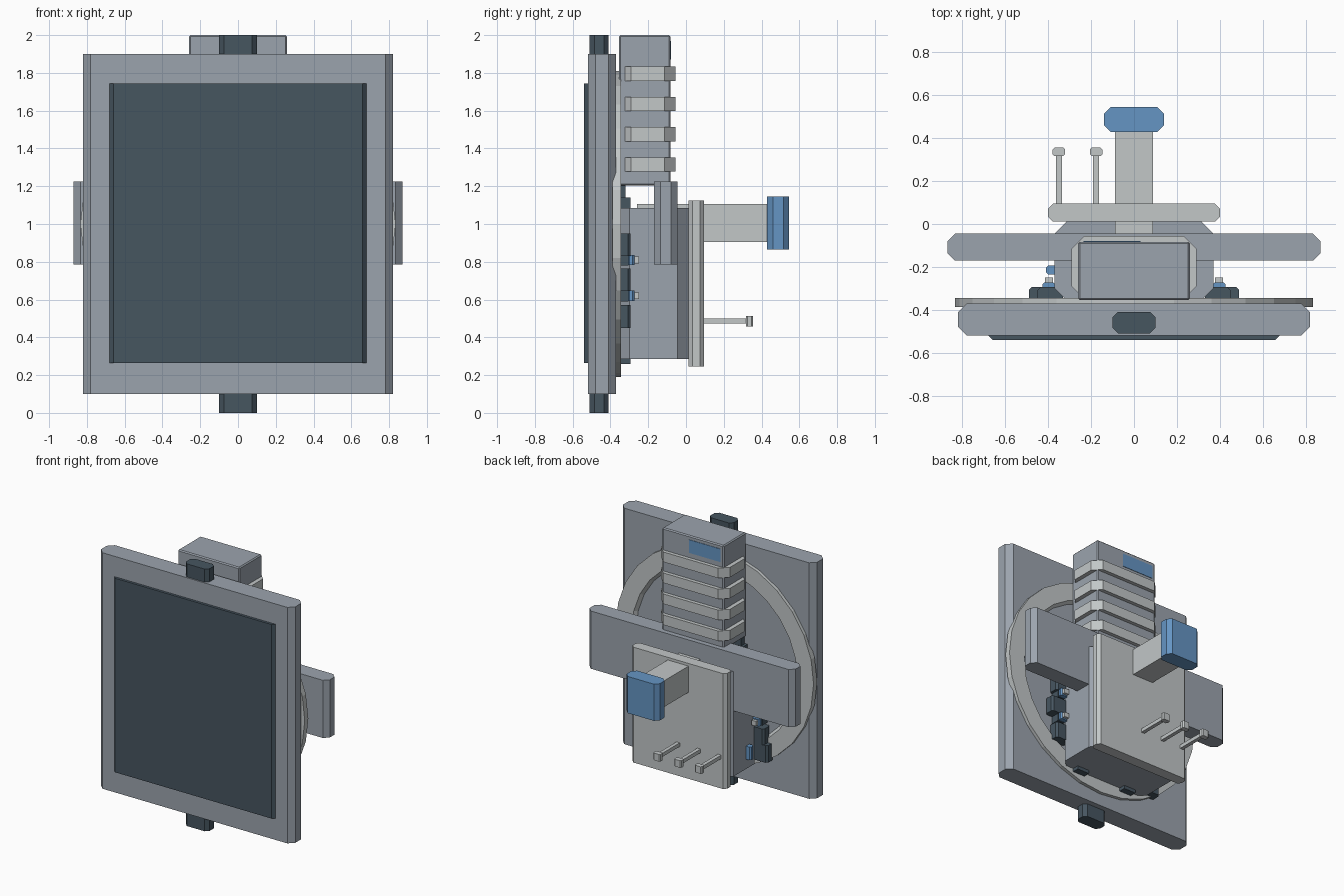
import bpy, bmesh, math

if "Cube" in bpy.data.objects:
    bpy.data.objects.remove(bpy.data.objects["Cube"])


def material(name, rgb):
    m = bpy.data.materials.new(name)
    m.diffuse_color = (*rgb, 1)
    m.use_nodes = True
    m.node_tree.nodes["Principled BSDF"].inputs["Base Color"].default_value = m.diffuse_color
    return m


GREY = material("steel_grey", (0.33, 0.37, 0.42))
DARK = material("dark_slate", (0.062, 0.092, 0.118))
LIGHT = material("pale_grey", (0.54, 0.57, 0.575))
BLUE = material("blue", (0.13, 0.30, 0.55))


def finish(bm, name, mat):
    bmesh.ops.recalc_face_normals(bm, faces=bm.faces)
    me = bpy.data.meshes.new(name)
    bm.to_mesh(me)
    bm.free()
    me.materials.append(mat)
    ob = bpy.data.objects.new(name, me)
    bpy.context.collection.objects.link(ob)
    return ob


def prism(name, outline, z0, z1, mat):
    """Extrude a plan outline (x, y) upwards."""
    bm = bmesh.new()
    low = [bm.verts.new((x, y, z0)) for x, y in outline]
    top = [bm.verts.new((x, y, z1)) for x, y in outline]
    bm.faces.new(low)
    bm.faces.new(top)
    n = len(outline)
    for i in range(n):
        j = (i + 1) % n
        bm.faces.new((low[i], low[j], top[j], top[i]))
    return finish(bm, name, mat)


def block(name, x, y, z, mat, c=0):
    """Box from ranges; c cuts the four upright edges."""
    (x0, x1), (y0, y1) = x, y
    if c:
        pts = [(x0 + c, y0), (x1 - c, y0), (x1, y0 + c), (x1, y1 - c),
               (x1 - c, y1), (x0 + c, y1), (x0, y1 - c), (x0, y0 + c)]
    else:
        pts = [(x0, y0), (x1, y0), (x1, y1), (x0, y1)]
    return prism(name, pts, *z, mat)


# Front panel, its dark screen and the end tabs
block("panel", (-0.82, 0.82), (-0.52, -0.37), (0.1, 1.9), GREY, 0.04)
prism("screen", [(-0.66, -0.54), (0.66, -0.54), (0.685, -0.515), (-0.685, -0.515)],
      0.265, 1.745, DARK)
for label, z in (("lower_tab", (0, 0.12)), ("upper_tab", (1.88, 2.0))):
    block(label, (-0.1, 0.1), (-0.51, -0.41), z, DARK, 0.025)

# Flat ring on the back of the panel
bm = bmesh.new()
profile = [(0.835, -0.388), (0.835, -0.345), (0.70, -0.345), (0.665, -0.388)]
N = 28
rows = []
for i in range(N):
    a = 2 * math.pi * i / N
    rows.append([bm.verts.new((r * math.cos(a), y, 1.0 + 0.97 * r * math.sin(a)))
                 for r, y in profile])
for i in range(N):
    p, q = rows[i], rows[(i + 1) % N]
    for k in range(4):
        m = (k + 1) % 4
        bm.faces.new((p[k], p[m], q[m], q[k]))
finish(bm, "ring", LIGHT)

# Central housing, crossbar and back plate
block("housing", (-0.37, 0.37), (-0.365, 0.02), (0.285, 1.085), GREY, 0.065)
block("crossbar", (-0.87, 0.87), (-0.17, -0.045), (0.785, 1.225), GREY, 0.035)
block("back_plate", (-0.4, 0.4), (0.012, 0.095), (0.245, 1.125), LIGHT, 0.022)

# Handle post with blue knob
block("handle_post", (-0.088, 0.088), (-0.26, 0.44), (0.905, 1.105), LIGHT)
block("knob", (-0.14, 0.14), (0.43, 0.545), (0.865, 1.145), BLUE, 0.03)

# Levers on the back plate
for x in (-0.35, -0.177, 0.0):
    block("lever_rod", (x - 0.014, x + 0.014), (0.08, 0.33), (0.472, 0.5), LIGHT)
    block("lever_head", (x - 0.029, x + 0.029), (0.317, 0.356), (0.458, 0.512), LIGHT, 0.008)

# Tower with four bands and a small display
tower = block("tower", (-0.26, 0.26), (-0.355, -0.083), (1.205, 2.0), GREY)
bev = tower.modifiers.new("edge", "BEVEL")
bev.width = 0.008
bev.segments = 1
for i in range(4):
    z = 1.795 - 0.16 * i
    block("tower_band", (-0.292, 0.292), (-0.35, -0.055), (z - 0.038, z + 0.038), LIGHT, 0.06)
block("tower_display", (-0.235, 0.03), (-0.086, -0.080), (1.87, 1.97), BLUE)

# Dark clamps around the housing, with blue and pale bolts
for s in (-1, 1):
    def side(x0, x1):
        return tuple(sorted((s * x0, s * x1)))
    for z, x in ((0.89, 0.45), (0.705, 0.49), (0.51, 0.45)):
        block("clamp", side(0.33, x), (-0.375, -0.293), (z - 0.06, z + 0.06), DARK, 0.015)
    block("lower_clamp", side(0.16, 0.26), (-0.375, -0.295), (0.26, 0.34), DARK)
    block("upper_clamp", side(0.16, 0.26), (-0.375, -0.295), (1.06, 1.14), DARK)
    block("tower_foot", side(0.17, 0.24), (-0.36, -0.32), (1.08, 1.215), DARK)
    for z in (0.81, 0.62):
        block("bolt_stem", side(0.37, 0.43), (-0.375, -0.305), (z - 0.03, z + 0.03), DARK)
        block("bolt", side(0.367, 0.427), (-0.31, -0.272), (z - 0.027, z + 0.027), BLUE, 0.01)
        block("bolt_tip", side(0.378, 0.416), (-0.275, -0.25), (z - 0.018, z + 0.018), LIGHT)
block("side_clamp", (-0.48, -0.35), (-0.375, -0.293), (0.32, 0.45), DARK, 0.015)
block("side_button", (-0.41, -0.36), (-0.235, -0.193), (0.36, 0.46), BLUE, 0.01)
